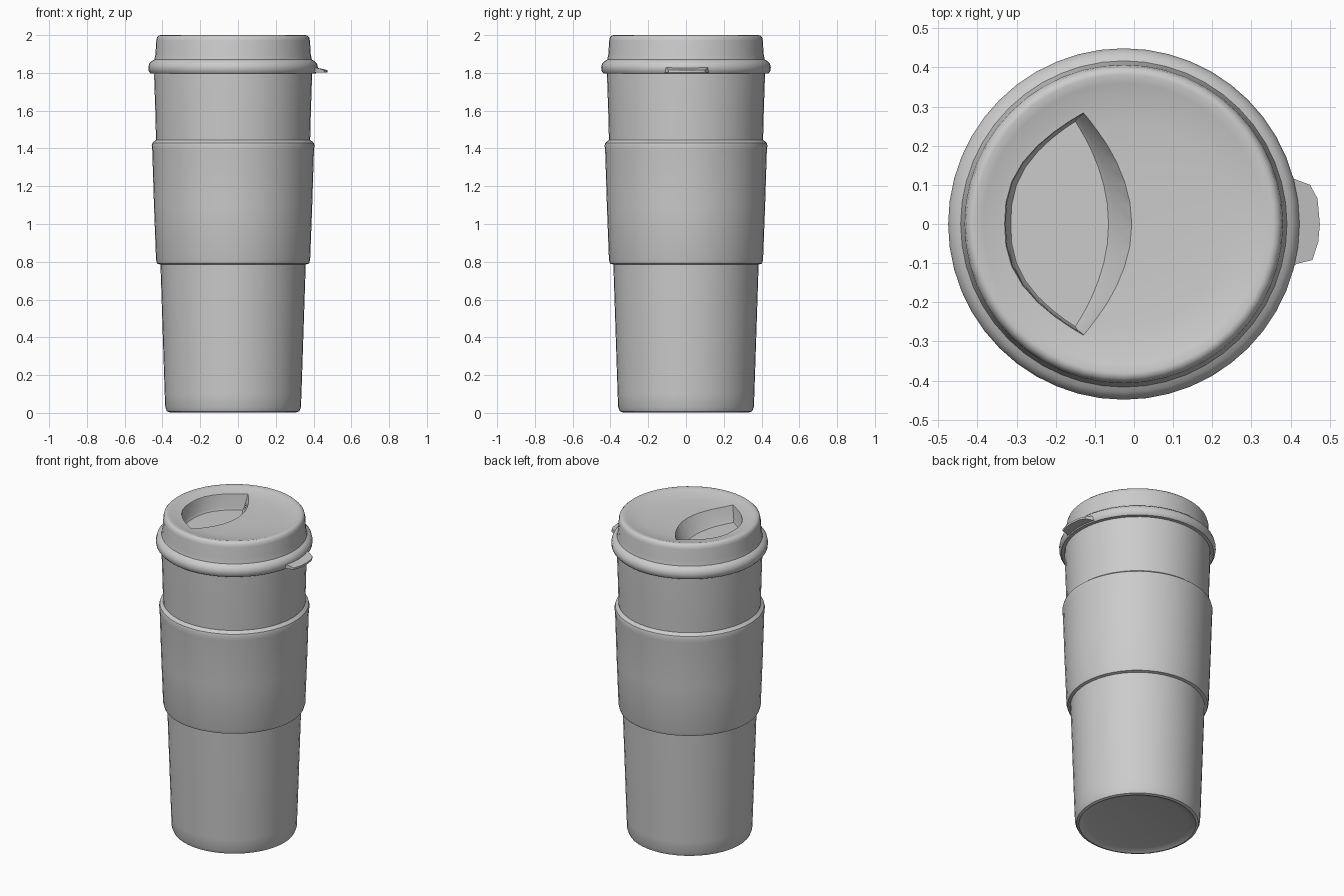
import bpy, bmesh, math

if "Cube" in bpy.data.objects:
    bpy.data.objects.remove(bpy.data.objects["Cube"])

CX = -0.026      # cup axis
SEG = 48


def finish(name, bm):
    bmesh.ops.recalc_face_normals(bm, faces=bm.faces)
    me = bpy.data.meshes.new(name)
    bm.to_mesh(me)
    bm.free()
    ob = bpy.data.objects.new(name, me)
    bpy.context.collection.objects.link(ob)
    return ob


def smooth(ob, angle=35):
    bpy.ops.object.select_all(action='DESELECT')
    ob.select_set(True)
    bpy.context.view_layer.objects.active = ob
    bpy.ops.object.shade_smooth_by_angle(angle=math.radians(angle))


def lathe(name, profile):
    """Revolve (radius, z) points about the cup axis; radius 0 closes the end."""
    bm = bmesh.new()
    rings = []
    for r, z in profile:
        n = SEG if r > 0 else 1
        rings.append([bm.verts.new((CX + r * math.cos(2 * math.pi * i / n),
                                    r * math.sin(2 * math.pi * i / n), z)) for i in range(n)])
    for a, b in zip(rings, rings[1:]):
        for i in range(SEG):
            j = (i + 1) % SEG
            quad = [a[i % len(a)], a[j % len(a)], b[j % len(b)], b[i % len(b)]]
            bm.faces.new(list(dict.fromkeys(quad)))
    return finish(name, bm)


def loft(name, loops):
    """Skin equal-length closed loops and cap both ends."""
    bm = bmesh.new()
    rows = [[bm.verts.new(p) for p in lp] for lp in loops]
    n = len(rows[0])
    for a, b in zip(rows, rows[1:]):
        for i in range(n):
            j = (i + 1) % n
            bm.faces.new((a[i], a[j], b[j], b[i]))
    bm.faces.new(rows[0])
    bm.faces.new(rows[-1])
    return finish(name, bm)


def lens(left, right, tip, half, z, n=16):
    """Pointed crescent outline between a left and a right bulge."""
    ys = [half * math.sin(math.pi * (i / n - 0.5)) for i in range(n + 1)]
    a = [(tip + (right - tip) * (1 - abs(y / half) ** 2), y, z) for y in ys]
    b = [(tip + (left - tip) * (1 - abs(y / half) ** 2.5), y, z) for y in ys[1:-1]]
    return a + b[::-1]


# tapered cup with slightly hollow base
body = lathe("cup_body", [(0, 0.018), (0.29, 0.016), (0.325, 0.008), (0.335, 0.003), (0.35, 0.008),
                          (0.359, 0.03), (0.362, 0.10), (0.385, 0.80), (0.408, 1.44),
                          (0.412, 1.60), (0.418, 1.78), (0.418, 1.82)])
smooth(body)

# raised grip sleeve
sleeve = lathe("grip_sleeve", [(0.382, 0.785), (0.402, 0.79), (0.408, 0.81), (0.419, 1.10),
                               (0.428, 1.39), (0.431, 1.415), (0.427, 1.43), (0.406, 1.447)])
smooth(sleeve)

# lid with bulging snap rim and shallow dished top
lid = lathe("lid", [(0, 1.80), (0.41, 1.795), (0.437, 1.797), (0.447, 1.81), (0.449, 1.83),
                    (0.444, 1.85), (0.430, 1.863), (0.417, 1.87), (0.411, 1.90), (0.407, 1.97),
                    (0.403, 1.988), (0.393, 1.998), (0.382, 2.0), (0.36, 1.994),
                    (0.32, 1.984), (0.26, 1.977), (0.14, 1.973), (0, 1.972)])

# drinking recess cut into the lid
cutter = loft("recess_cutter", [lens(-0.315, -0.065, -0.15, 0.262, 1.885),
                                lens(-0.325, -0.05, -0.145, 0.27, 1.90),
                                lens(-0.328, -0.004, -0.13, 0.282, 1.975),
                                lens(-0.345, 0.012, -0.125, 0.296, 2.02)])
cutter.hide_render = True
cut = lid.modifiers.new("recess", 'BOOLEAN')
cut.object = cutter
cut.operation = 'DIFFERENCE'
cut.solver = 'EXACT'
bpy.context.view_layer.objects.active = lid
bpy.ops.object.modifier_apply(modifier=cut.name)
bpy.data.objects.remove(cutter)
smooth(lid)

# pull tab on the rim
outline = [(0.37, 0.14), (0.41, 0.115), (0.45, 0.10), (0.469, 0.065), (0.475, 0.0),
           (0.471, -0.045), (0.456, -0.092), (0.415, -0.102), (0.37, -0.14)]
tab = loft("pull_tab", [[(x, y, 1.803) for x, y in outline],
                        [(x, y, 1.815 + max(0, 0.45 - x) * 0.35) for x, y in outline]])
smooth(tab)
